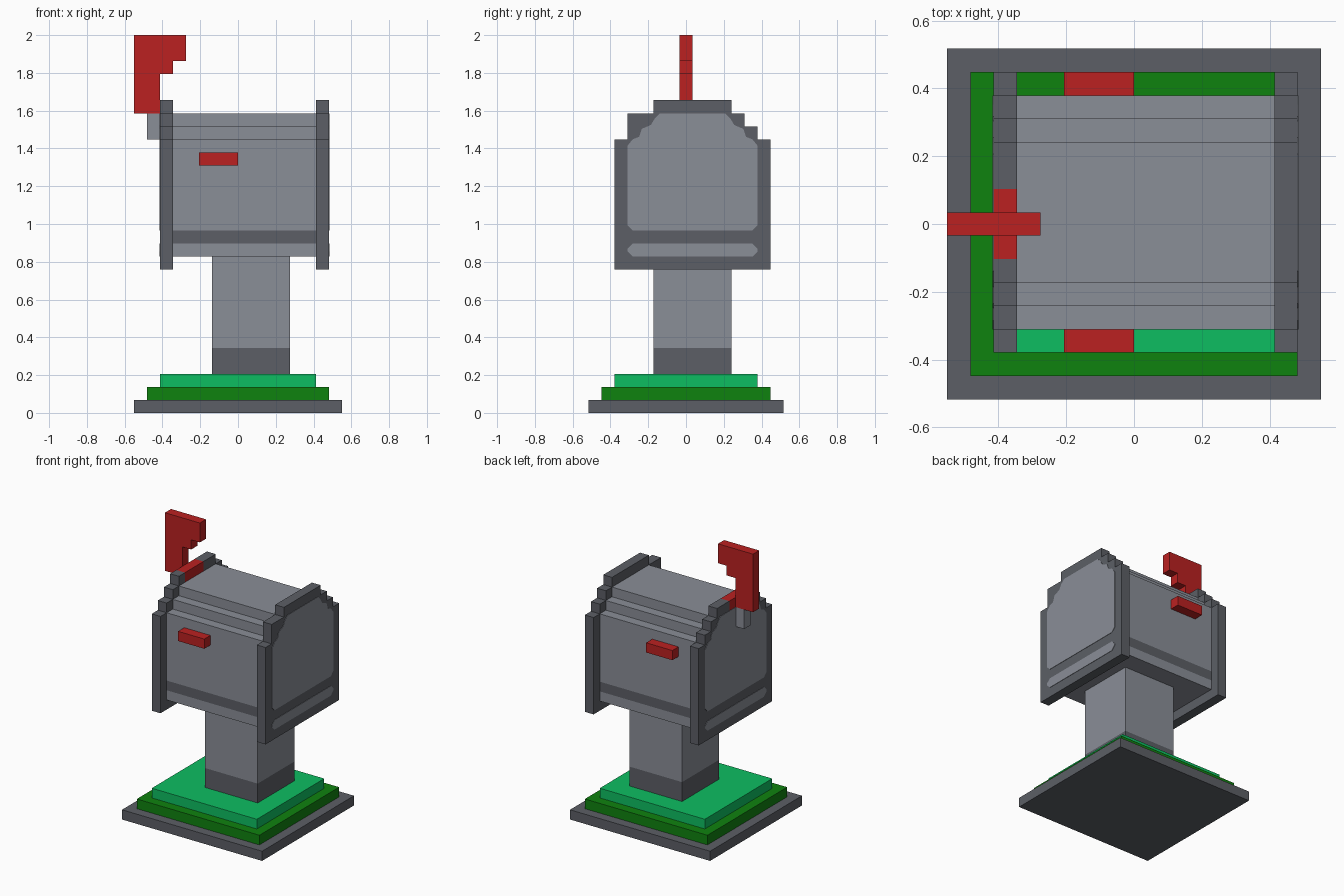
import bpy
import bmesh

U = 2 / 29      # one block of the model's grid
CY = 0.5        # the box sits half a block behind the centre

if "Cube" in bpy.data.objects:
    bpy.data.objects.remove(bpy.data.objects["Cube"], do_unlink=True)


def material(name, rgb):
    lin = [((c / 255 + 0.055) / 1.055) ** 2.4 for c in rgb]
    m = bpy.data.materials.new(name)
    m.use_nodes = True
    m.diffuse_color = (*lin, 1)
    m.node_tree.nodes["Principled BSDF"].inputs["Base Color"].default_value = (*lin, 1)
    return m


LIGHT = material("light_grey", (138, 142, 151))
DARK = material("dark_grey", (92, 95, 102))
RED = material("red", (187, 33, 33))
GREEN = material("dark_green", (15, 130, 15))
MINT = material("bright_green", (13, 190, 97))


def prism(name, pts, axis, lo, hi, mats, rule=None):
    """Extrude a profile in (y, z) along x, or in (x, z) along y; units are blocks."""
    bm = bmesh.new()

    def place(p, d):
        return [c * U for c in ((d, p[0], p[1]) if axis == "x" else (p[0], d, p[1]))]

    a = [bm.verts.new(place(p, lo)) for p in pts]
    b = [bm.verts.new(place(p, hi)) for p in pts]
    bm.faces.new(a)
    bm.faces.new(b)
    for i in range(len(pts)):
        j = (i + 1) % len(pts)
        bm.faces.new((a[i], a[j], b[j], b[i]))
    bmesh.ops.recalc_face_normals(bm, faces=bm.faces)
    if rule:
        for f in bm.faces:
            f.material_index = rule(f)
    me = bpy.data.meshes.new(name)
    bm.to_mesh(me)
    bm.free()
    for m in mats:
        me.materials.append(m)
    ob = bpy.data.objects.new(name, me)
    bpy.context.collection.objects.link(ob)
    return ob


def box(name, x0, x1, y0, y1, z0, z1, mat):
    return prism(name, [(x0, z0), (x1, z0), (x1, z1), (x0, z1)], "y", y0, y1, [mat])


def mirrored(half):
    """Close a right-hand half profile, given bottom to top, about the box centre."""
    return [(CY + w, z) for w, z in half] + [(CY - w, z) for w, z in reversed(half)]


# Stepped base
box("base_slab", -8, 8, -7.5, 7.5, 0, 1, DARK)
box("lower_grass", -7, 7, -6.5, 6.5, 1, 2, GREEN)
box("upper_grass", -6, 6, -5.5, 5.5, 2, 3, MINT)

# Post
box("post_foot", -2, 4, -2.5, 3.5, 3, 5, DARK)
box("post", -2, 4, -2.5, 3.5, 5, 12, LIGHT)

# Box body with a dark band low on its front and back
body = [(5, 12), (5, 13), (5, 14), (5, 21), (4, 21), (4, 22), (3, 22), (3, 23)]
prism("box_body", mirrored(body), "x", -5, 6, [LIGHT, DARK],
      lambda f: int(abs(f.normal.y) > 0.5 and 13 < f.calc_center_median().z / U < 14))

# End caps; the left-hand profile has a gap on top for the red block
steps = [(6, 11), (6, 21), (5, 21), (5, 22), (4, 22), (4, 23), (3, 23), (3, 24)]
cap = mirrored(steps)
notch = [(1.5, 24), (1.5, 23), (-1.5, 23), (-1.5, 24)]
n = len(steps)
prism("flag_side_cap", cap[:n] + notch + cap[n:], "x", -6, -5, [DARK])
prism("plain_side_cap", cap, "x", 6, 7, [DARK])
box("cap_front_step", 6, 7, -4.5, -3.5, 22, 23, DARK)
box("cap_red_block", -6, -5, -1.5, 1.5, 23, 24, RED)

# Light panel and stripe on the outside of each cap
panel = [(4.6, 14), (5, 14.4), (5, 20.5), (4.6, 21), (4.1, 21.2), (3.9, 21.8),
         (3.2, 22.1), (2.9, 22.6), (2.5, 23)]
stripe = [(4.6, 12), (5, 12.4), (5, 12.6), (4.6, 13)]
for side, lo, hi in (("flag_side", -6.04, -5.98), ("plain_side", 6.98, 7.04)):
    prism(side + "_panel", mirrored(panel), "x", lo, hi, [LIGHT])
    prism(side + "_stripe", mirrored(stripe), "x", lo, hi, [LIGHT])

# Handles on front and back
box("front_handle", -3, 0, -5.5, -4.5, 19, 20, RED)
box("back_handle", -3, 0, 5.5, 6.5, 19, 20, RED)

# Flag and its bracket
box("flag_bracket", -7, -6, -0.5, 0.5, 21, 23, LIGHT)
flag = [(-8, 23), (-6, 23), (-6, 26), (-5, 26), (-5, 27), (-4, 27), (-4, 29), (-8, 29)]
prism("flag", flag, "y", -0.5, 0.5, [RED])
